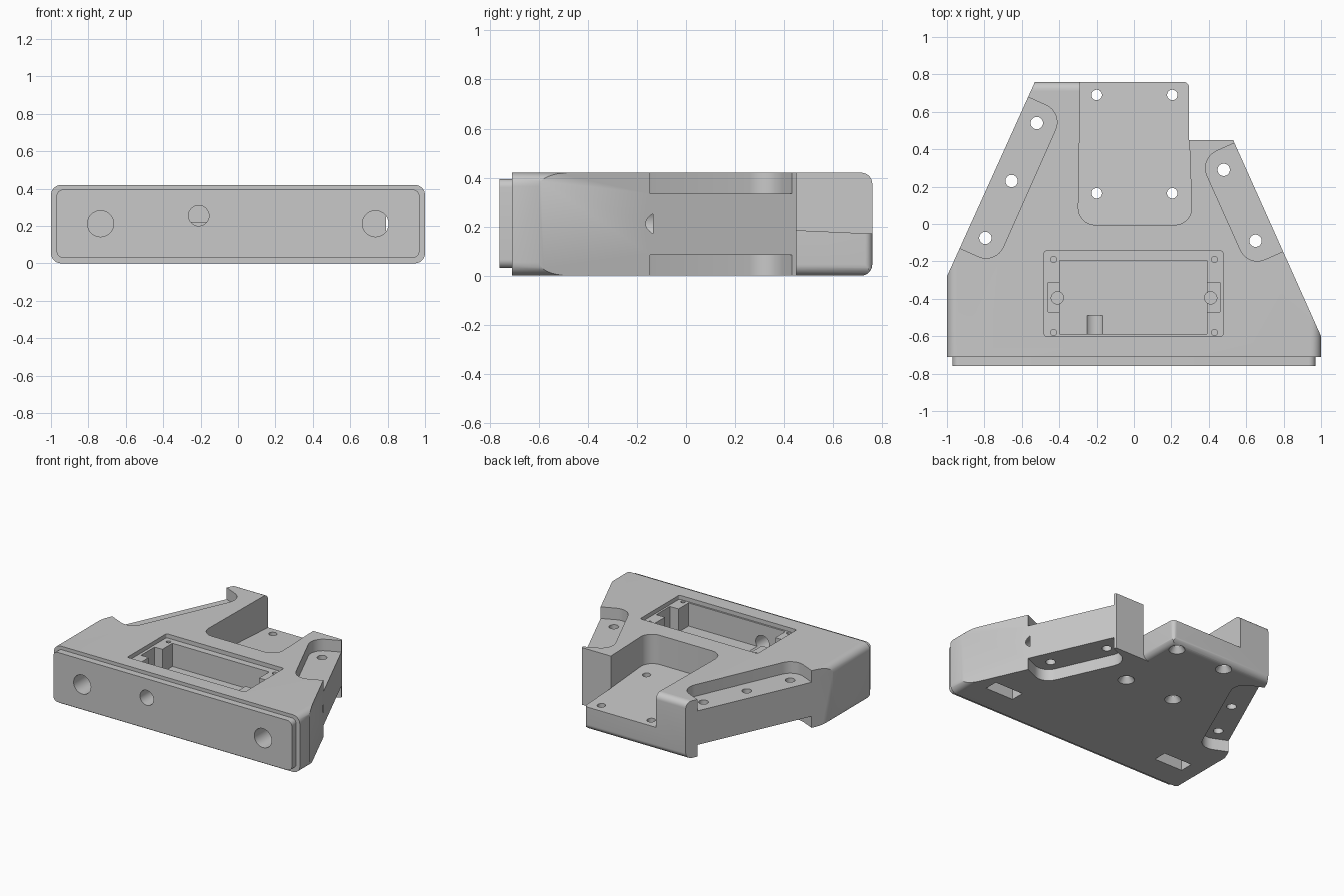
import bpy, bmesh, math
from mathutils import Vector, Matrix

old = bpy.data.objects.get("Cube")
if old:
    bpy.data.objects.remove(old, do_unlink=True)

grey = bpy.data.materials.new("plain grey")
grey.use_nodes = True
grey.diffuse_color = (0.58, 0.58, 0.58, 1)
grey.node_tree.nodes["Principled BSDF"].inputs["Base Color"].default_value = (0.58, 0.58, 0.58, 1)


def make(name, bm):
    bmesh.ops.recalc_face_normals(bm, faces=bm.faces)
    mesh = bpy.data.meshes.new(name)
    bm.to_mesh(mesh)
    bm.free()
    mesh.materials.append(grey)
    obj = bpy.data.objects.new(name, mesh)
    bpy.context.collection.objects.link(obj)
    return obj


def rounded(corners, steps=8):
    """Outline from (x, y, radius) corners."""
    out = []
    for i, (x, y, r) in enumerate(corners):
        p = Vector((x, y))
        if r == 0:
            out.append(p)
            continue
        a = (Vector(corners[i - 1][:2]) - p).normalized()
        b = (Vector(corners[(i + 1) % len(corners)][:2]) - p).normalized()
        half = a.angle(b) / 2
        c = p + (a + b).normalized() * r / math.sin(half)
        start = (p + a * r / math.tan(half) - c).normalized()
        end = (p + b * r / math.tan(half) - c).normalized()
        out += [c + r * start.slerp(end, k / steps) for k in range(steps + 1)]
    return out


def prism(name, outline, low, high, axis="z"):
    """Extrude an outline along an axis."""
    place = {"z": lambda u, v, w: (u, v, w),
             "y": lambda u, v, w: (u, w, v),
             "x": lambda u, v, w: (w, u, v)}[axis]
    bm = bmesh.new()
    rings = [[bm.verts.new(place(p[0], p[1], w)) for p in outline] for w in (low, high)]
    for ring in rings:
        bm.faces.new(ring)
    n = len(outline)
    for i in range(n):
        j = (i + 1) % n
        bm.faces.new((rings[0][i], rings[0][j], rings[1][j], rings[1][i]))
    return make(name, bm)


def box(x0, x1, y0, y1, r=0.0):
    return rounded([(x0, y0, r), (x1, y0, r), (x1, y1, r), (x0, y1, r)])


def combine(tool, operation="DIFFERENCE"):
    tool.hide_render = True
    mod = body.modifiers.new("combine", "BOOLEAN")
    mod.operation = operation
    mod.solver = "EXACT"
    mod.object = tool
    bpy.context.view_layer.objects.active = body
    bpy.ops.object.modifier_apply(modifier=mod.name)
    bpy.data.objects.remove(tool, do_unlink=True)


def drill(x, y, z0, z1, r0, r1=None):
    """Vertical hole, conical when two radii are given."""
    bm = bmesh.new()
    bmesh.ops.create_cone(bm, cap_ends=True, segments=32, radius1=r0,
                          radius2=r0 if r1 is None else r1, depth=z1 - z0,
                          matrix=Matrix.Translation((x, y, (z0 + z1) / 2)))
    combine(make("drill", bm))


def bore(x, z, r, end):
    """Hole from the front face back to y = end."""
    ring = [(x + r * math.cos(k * math.tau / 40), z + r * math.sin(k * math.tau / 40)) for k in range(40)]
    combine(prism("bore", ring, -0.9, end, "y"))


def fillet(u, v, su, sv, r, low, high, axis):
    """Round off one long outer edge."""
    e = 0.05
    arc = [(u - su * r + su * r * math.sin(k * math.pi / 16),
            v - sv * r + sv * r * math.cos(k * math.pi / 16)) for k in range(9)]
    shape = [(u - su * r, v + sv * e)] + arc + [(u + su * e, v - sv * r), (u + su * e, v + sv * e)]
    combine(prism("fillet", shape, low, high, axis))


H = 0.42
# Main block with the stepped lip on its front
body = prism("mounting_body", box(-1, 1, 0, H, 0.055), -0.71, 0.76, "y")
combine(prism("front_lip", box(-0.97, 0.97, 0.03, 0.395, 0.035), -0.76, -0.6, "y"), "UNION")

# Rounded back edges
for v, sv in ((0, -1), (H, 1)):
    fillet(0.76, v, 1, sv, 0.045, -1.1, 1.1, "x")

# Slanted sides and the notch at the back left
combine(prism("right_slope", [(-1.047, -0.384), (-0.483, 0.864), (-1.2, 0.864)], -0.1, 0.6))
combine(prism("left_slope", [(1.047, -0.705), (0.53, 0.45), (0.295, 0.45), (0.295, 0.9),
                             (1.2, 0.9), (1.2, -0.705)], -0.1, 0.6))
fillet(0.295, 0, 1, -1, 0.045, 0.45, 0.9, "y")
fillet(0.295, 0.76, 1, 1, 0.03, -0.1, 0.6, "z")

# Rear pocket with a slightly sloping floor
pocket = prism("rear_pocket", rounded([(-0.285, 0.9, 0), (-0.30, -0.005, 0.09), (0.312, -0.005, 0.09),
                                       (0.296, 0.451, 0), (0.296, 0.9, 0)]), 0, 0.6)
for vert in pocket.data.vertices:
    if vert.co.z < 0.3:
        vert.co.z = 0.205 - 0.045 * vert.co.y
combine(pocket)
for x in (-0.2, 0.205):
    for y in (0.165, 0.69):
        drill(x, y, -0.1, 0.4, 0.028)
        drill(x, y, -0.01, 0.04, 0.062, 0.028)

# Side mounting pads, recessed above and below, with through holes
right_pad = [(-0.66, 0.72, 0), (-0.38, 0.595, 0.1), (-0.74, -0.215, 0.1), (-1.02, -0.09, 0)]
left_pad = [(0.62, 0.47, 0), (0.35, 0.35, 0.1), (0.61, -0.23, 0.1), (0.88, -0.11, 0)]
for pad in (right_pad, left_pad):
    for low, high in ((-0.1, 0.085), (0.335, 0.6)):
        combine(prism("pad", rounded(pad), low, high))
for x, y in ((-0.52, 0.54), (-0.655, 0.23), (-0.795, -0.075), (0.48, 0.29), (0.65, -0.09)):
    drill(x, y, -0.1, 0.6, 0.033)

# Equipment bay: lid recess, cavity, side slots and screw holes
combine(prism("lid_recess", box(-0.48, 0.475, -0.6, -0.145, 0.01), 0.39, 0.6))
combine(prism("cavity", box(-0.397, 0.39, -0.587, -0.195), 0.22, 0.6))
for s in (-1, 1):
    x = s * 0.41
    combine(prism("slot", box(x - 0.05, x + 0.05, -0.47, -0.312), 0.235, 0.6))
    drill(x, -0.395, 0.1, 0.35, 0.033)
    for y in (-0.19, -0.58):
        drill(s * 0.431, y, 0.25, 0.6, 0.016)

# Front bores and the nut slots below them
bore(-0.21, 0.255, 0.055, -0.49)
for s in (-1, 1):
    bore(s * 0.735, 0.212, 0.07, -0.135)
    combine(prism("nut_slot", box(s * 0.735 - 0.115, s * 0.735 + 0.115, -0.52, -0.42), -0.1, 0.31))

# Smooth the curved walls, keep the machined edges crisp
bpy.ops.object.select_all(action="DESELECT")
body.select_set(True)
bpy.context.view_layer.objects.active = body
bpy.ops.object.shade_smooth_by_angle(angle=math.radians(30))
